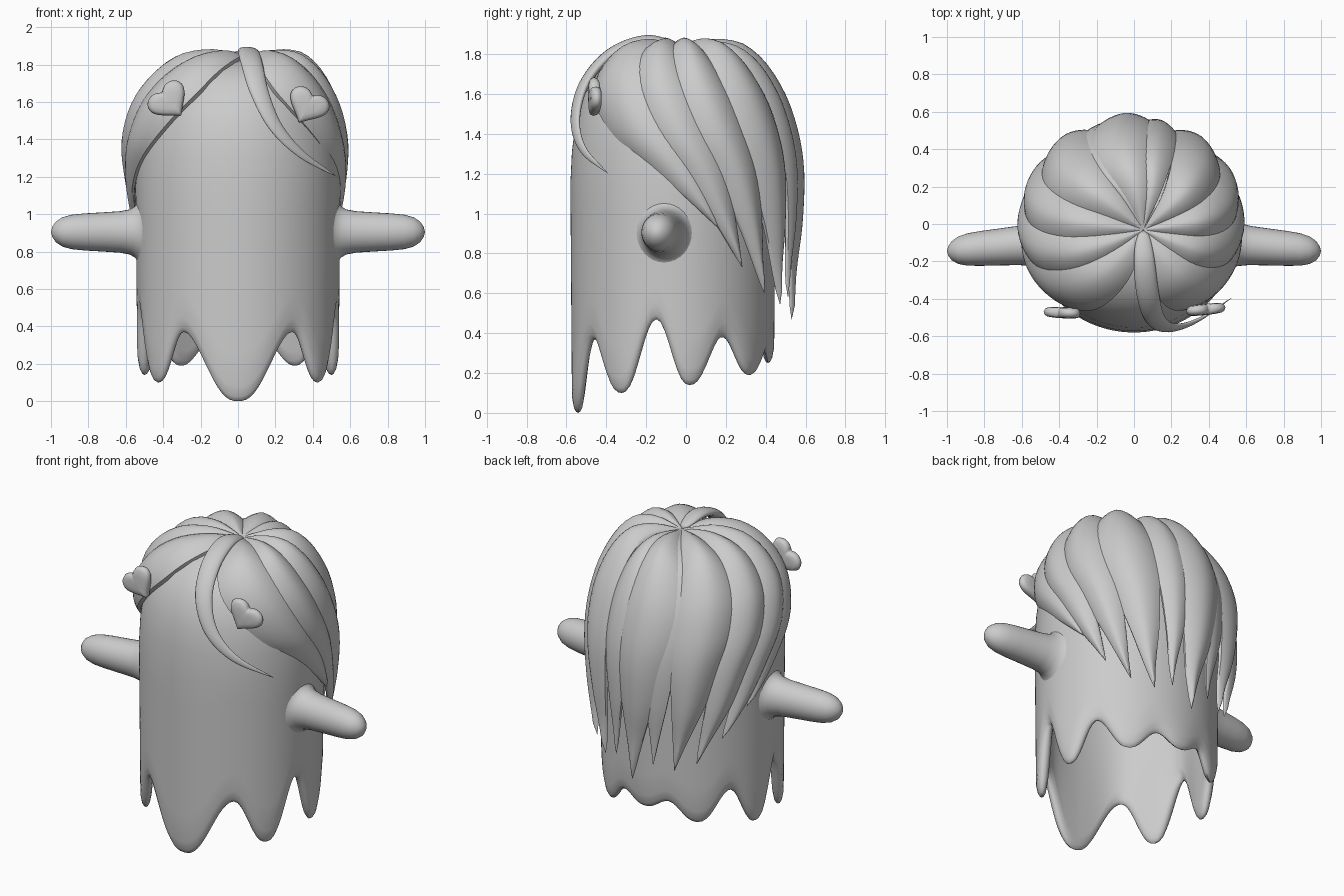
import bpy, bmesh, math
from mathutils import Vector

if "Cube" in bpy.data.objects:
    bpy.data.objects.remove(bpy.data.objects["Cube"])

def skin(name, rings, angle=50):
    """Join closed rings of points into one smooth surface."""
    bm = bmesh.new()
    rows = [[bm.verts.new(p) for p in r] for r in rings]
    n = len(rows[0])
    for a, b in zip(rows, rows[1:]):
        for i in range(n):
            j = (i + 1) % n
            bm.faces.new((a[i], a[j], b[j], b[i]))
    bmesh.ops.remove_doubles(bm, verts=bm.verts[:], dist=0.0004)
    bmesh.ops.recalc_face_normals(bm, faces=bm.faces[:])
    me = bpy.data.meshes.new(name)
    bm.to_mesh(me)
    bm.free()
    ob = bpy.data.objects.new(name, me)
    bpy.context.collection.objects.link(ob)
    bpy.ops.object.select_all(action='DESELECT')
    ob.select_set(True)
    bpy.context.view_layer.objects.active = ob
    bpy.ops.object.shade_smooth_by_angle(angle=math.radians(angle))
    return ob

def spline(pts, s):
    """Catmull-Rom sample of a point list at index parameter s."""
    i = max(0, min(int(s), len(pts) - 2))
    t = s - i
    p1, p2 = pts[i], pts[i + 1]
    p0 = pts[i - 1] if i > 0 else [2 * a - b for a, b in zip(p1, p2)]
    p3 = pts[i + 2] if i + 2 < len(pts) else [2 * b - a for a, b in zip(p1, p2)]
    return [0.5 * (2 * b + (c - a) * t + (2 * a - 5 * b + 4 * c - d) * t * t
            + (3 * b - a - 3 * c + d) * t ** 3) for a, b, c, d in zip(p0, p1, p2, p3)]

# Body: domed hollow sheet with a scalloped hem, low at front and high at back
HEM = [(0, 0), (35, .37), (57, .10), (80, .47), (100, .14), (121, .38),
       (143, .19), (163, .31), (180, .25)]

def hem(deg):
    d = abs((deg + 180) % 360 - 180)
    for (a, za), (b, zb) in zip(HEM, HEM[1:]):
        if d <= b:
            f = (d - a) / (b - a)
            if za > zb:                      # measure from the low tip
                f, za, zb = 1 - f, zb, za
            return za + (zb - za) * (0.5 - 0.5 * math.cos(math.pi * f)) ** 1.25
    return HEM[-1][1]

N = 144
def body_ring(scale, zf):
    ring = []
    for i in range(N):
        d = 360 * i / N
        a = math.radians(d)
        ring.append((.548 * scale * math.sin(a), -.065 - .515 * scale * math.cos(a), zf(hem(d))))
    return ring

dome = [(0, 1.83), (.2, 1.828), (.4, 1.81), (.58, 1.77), (.74, 1.70), (.87, 1.59),
        (.95, 1.455), (.985, 1.31), (1, 1.15)]
rings = [body_ring(s, lambda h, z=z: z) for s, z in dome]
rings += [body_ring(1 - .015 * k / 6, lambda h, k=k: 1.15 + (h + .08 - 1.15) * k / 6) for k in range(1, 7)]
rings += [body_ring(s, lambda h, o=o: h + o) for s, o in
          [(.965, .025), (.945, .006), (.925, 0), (.905, .006), (.885, .025), (.865, .08)]]
rings += [body_ring(s * .86, lambda h, z=z: z - .07) for s, z in reversed(dome)]
skin("body", rings)

# Arms: rounded stubs whose flared base follows the curve of the body
ARM = [(.532, .18), (.540, .155), (.553, .137), (.58, .121), (.63, .111), (.72, .105), (.82, .099),
       (.89, .092), (.94, .078), (.975, .054), (.993, .027), (1.0, 0)]
for side, label in ((1, "right"), (-1, "left")):
    rings = []
    for x, r in ARM:
        cy = -.105 - .04 * (x - .5) / .5
        k = max(0, min(1, (.75 - x) / .17))
        ring = []
        for i in range(32):
            a = math.tau * i / 32
            y = cy + r * .94 * math.cos(a)
            wall = .545 * math.sqrt(1 - ((y + .065) / .515) ** 2)
            ring.append((side * (x + k * (wall - .545)), y, .905 + r * math.sin(a)))
        rings.append(ring)
    skin("arm_" + label, rings)

# Hair locks: melon-like segments fanning out from the crown, swept back to points
# envelope: radius, height, centre x, centre y
ENV = [(0, 1.84, .05, -.03), (.2, 1.84, .04, -.03), (.37, 1.76, .01, -.045), (.49, 1.6, -.01, -.05),
       (.55, 1.4, -.015, -.035), (.56, 1.2, -.012, -.01), (.55, .95, -.01, 0), (.53, .7, 0, 0), (.52, .42, 0, .01)]

def lock(name, a0, a1, width, tip, bulge):
    end = 8.0
    while spline(ENV, end)[1] < tip:
        end -= .02
    rings, M, K = [], 30, 6
    for m in range(M + 1):
        t = m / M
        s = t * end
        r, z, cx, cy = spline(ENV, s)
        r2, z2 = spline(ENV, s + .01)[:2]
        nrm = Vector((z - z2, r2 - r)).normalized()
        az = a0 + (a1 - a0) * t ** 1.5
        taper = 1 if t < .42 else 1 - ((t - .42) / .58) ** 1.4
        fade = min(1, r / .3) * (.25 + .75 * taper) * (taper > 0)
        us = [k / K for k in range(-K, K + 1)]
        ring = []
        for u, off in [(u, bulge * (1 - abs(u) ** 1.7)) for u in us] + [(u, -.03) for u in us[::-1]]:
            a = math.radians(az + u * (width * taper + .2))
            rr, zz = r + nrm.x * off * fade, z + nrm.y * off * fade
            if m == 0:
                rr = 0
            ring.append((cx + rr * math.sin(a), cy - rr * math.cos(a), zz))
        rings.append(ring)
    skin(name, rings)

# start angle, end angle, half width, tip height, bulge (angles from the front, + is right)
LOCKS = [(32, 107, 27, .93, .055), (66, 122, 19, .73, .06), (94, 138, 18, .60, .065),
         (127, 153, 20, .54, .06), (165, 165, 13, .58, .035),
         (188, 179, 21, .46, .055),
         (-32, -106, 27, .93, .055), (-64, -122, 20, .75, .065), (-93, -138, 19, .60, .06),
         (-128, -152, 21, .56, .06), (-160, -166, 14, .58, .015)]
for i, spec in enumerate(LOCKS):
    lock(f"hair_lock_{i + 1}", *spec)

# Forelock: thin tapered strand curling across the forehead
PATH = [(.05, -.03, 1.84), (.055, -.2, 1.87), (.075, -.38, 1.80), (.115, -.51, 1.65),
        (.20, -.555, 1.47), (.34, -.515, 1.32), (.53, -.39, 1.2)]
rings = []
for m in range(37):
    t = m / 36
    p, q = Vector(spline(PATH, t * 6)), Vector(spline(PATH, t * 6 + .02))
    tan = (q - p).normalized()
    out = p - Vector((0, -.05, 1.3))
    side = tan.cross(out).normalized()
    nrm = side.cross(tan).normalized()
    w = .06 * math.sin(math.pi * min(1, t ** .55)) ** .8 if 0 < m < 36 else 0
    rings.append([p + side * w * math.cos(a) + nrm * w * .45 * math.sin(a)
                  for a in (math.tau * i / 16 for i in range(16))])
skin("forelock", rings)

# Heart hair clips: soft-edged hearts, each tilted and turned slightly outward
def heart(name, loc, tilt, yaw):
    outline = []
    for i in range(48):
        a = math.tau * i / 48
        x = 12.5 * math.sin(a) ** 3 + 4.5 * math.sin(a)
        z = 13 * math.cos(a) - 3.4 * math.cos(2 * a) - 1.3 * math.cos(3 * a) - .6 * math.cos(4 * a)
        outline.append((x * .0066, (z + 2) * .0069))
    layers = [(0, -.03), (.5, -.029), (.8, -.025), (.94, -.016), (1, 0),
              (.94, .016), (.8, .025), (.5, .029), (0, .03)]
    ob = skin(name, [[(x * s, y, z * s) for x, z in outline] for s, y in layers], 70)
    ob.location = loc
    ob.rotation_euler = (0, math.radians(tilt), math.radians(yaw))

heart("heart_clip_left", (-.365, -.475, 1.60), -40, -3)
heart("heart_clip_right", (.37, -.458, 1.575), 27, 6)
